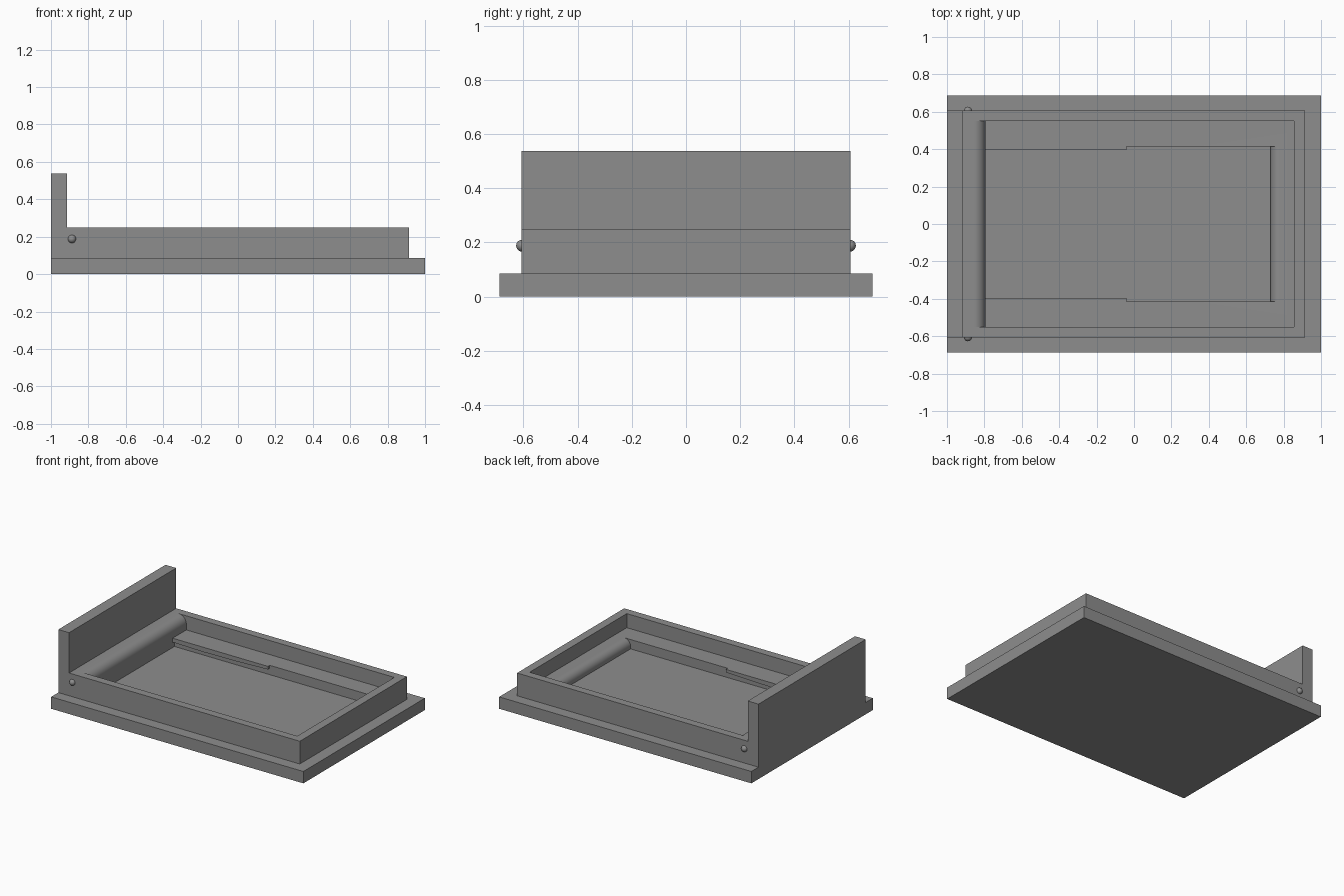
import bpy, bmesh, math

if "Cube" in bpy.data.objects:
    bpy.data.objects.remove(bpy.data.objects["Cube"])

GREY = bpy.data.materials.new("mid_grey")
GREY.diffuse_color = (0.27, 0.27, 0.27, 1)
GREY.use_nodes = True
GREY.node_tree.nodes["Principled BSDF"].inputs["Base Color"].default_value = GREY.diffuse_color


def prism(name, profile, half_y):
    """Extrude an (x, z) profile symmetrically along y."""
    bm = bmesh.new()
    face = bm.faces.new([bm.verts.new((x, -half_y, z)) for x, z in profile])
    ext = bmesh.ops.extrude_face_region(bm, geom=[face])
    verts = [v for v in ext["geom"] if isinstance(v, bmesh.types.BMVert)]
    bmesh.ops.translate(bm, verts=verts, vec=(0, 2 * half_y, 0))
    bmesh.ops.recalc_face_normals(bm, faces=bm.faces)
    mesh = bpy.data.meshes.new(name)
    bm.to_mesh(mesh)
    bm.free()
    mesh.materials.append(GREY)
    ob = bpy.data.objects.new(name, mesh)
    bpy.context.collection.objects.link(ob)
    return ob


def arc(cx, cz, r, start, end, n=16):
    angles = [math.radians(start + (end - start) * i / n) for i in range(n + 1)]
    return [(cx + r * math.cos(a), cz + r * math.sin(a)) for a in angles]


def combine(target, tool, operation):
    bpy.context.view_layer.objects.active = target
    mod = target.modifiers.new("cut", 'BOOLEAN')
    mod.operation, mod.solver, mod.object = operation, 'EXACT', tool
    bpy.ops.object.modifier_apply(modifier=mod.name)
    bpy.data.objects.remove(tool)


LEDGE, FLOOR, RIM = 0.147, 0.08, 0.248

# Raised tray block with the tall end board
tray = prism("tray", [(-1, 0.04), (0.915, 0.04), (0.915, RIM), (-0.915, RIM),
                      (-0.915, 0.537), (-1, 0.537)], 0.607)

# Base plate
base = prism("base_plate", [(-1, 0), (1, 0), (1, 0.085), (-1, 0.085)], 0.688)
combine(tray, base, 'UNION')

# Upper recess down to the ledge, with a rounded shoulder at the board end
upper = [(-0.795, LEDGE), (0.855, LEDGE), (0.855, 0.3), (-0.855, 0.3)]
upper += arc(-0.855, RIM - 0.06, 0.06, 90, 0)
combine(tray, prism("upper_cutter", upper, 0.55), 'DIFFERENCE')

# Lower recess: wide half with a rounded far end, narrow half at the board end
wide = [(-0.04, FLOOR), (0.73, FLOOR)] + arc(0.78, LEDGE - 0.05, 0.05, 180, 90)
wide += [(0.78, 0.2), (-0.04, 0.2)]
combine(tray, prism("wide_cutter", wide, 0.415), 'DIFFERENCE')
narrow = [(-0.795, FLOOR), (-0.03, FLOOR), (-0.03, 0.2), (-0.795, 0.2)]
combine(tray, prism("narrow_cutter", narrow, 0.395), 'DIFFERENCE')

# Undercut that leaves a thin overhanging lip on the narrow half
under = [(-0.795, FLOOR), (-0.03, FLOOR), (-0.03, 0.125), (-0.3, 0.116),
         (-0.55, 0.113), (-0.795, 0.118)]
combine(tray, prism("lip_cutter", under, 0.415), 'DIFFERENCE')

bpy.ops.object.select_all(action='DESELECT')
tray.select_set(True)
bpy.context.view_layer.objects.active = tray
bpy.ops.object.shade_smooth_by_angle(angle=math.radians(25))

# Round pins on both long sides
for side, label in ((-1, "front"), (1, "back")):
    bpy.ops.mesh.primitive_uv_sphere_add(segments=24, ring_count=12, radius=0.022,
                                         location=(-0.888, side * 0.605, 0.188))
    pin = bpy.context.object
    pin.name = label + "_pin"
    pin.data.materials.append(GREY)
    bpy.ops.object.shade_smooth()
